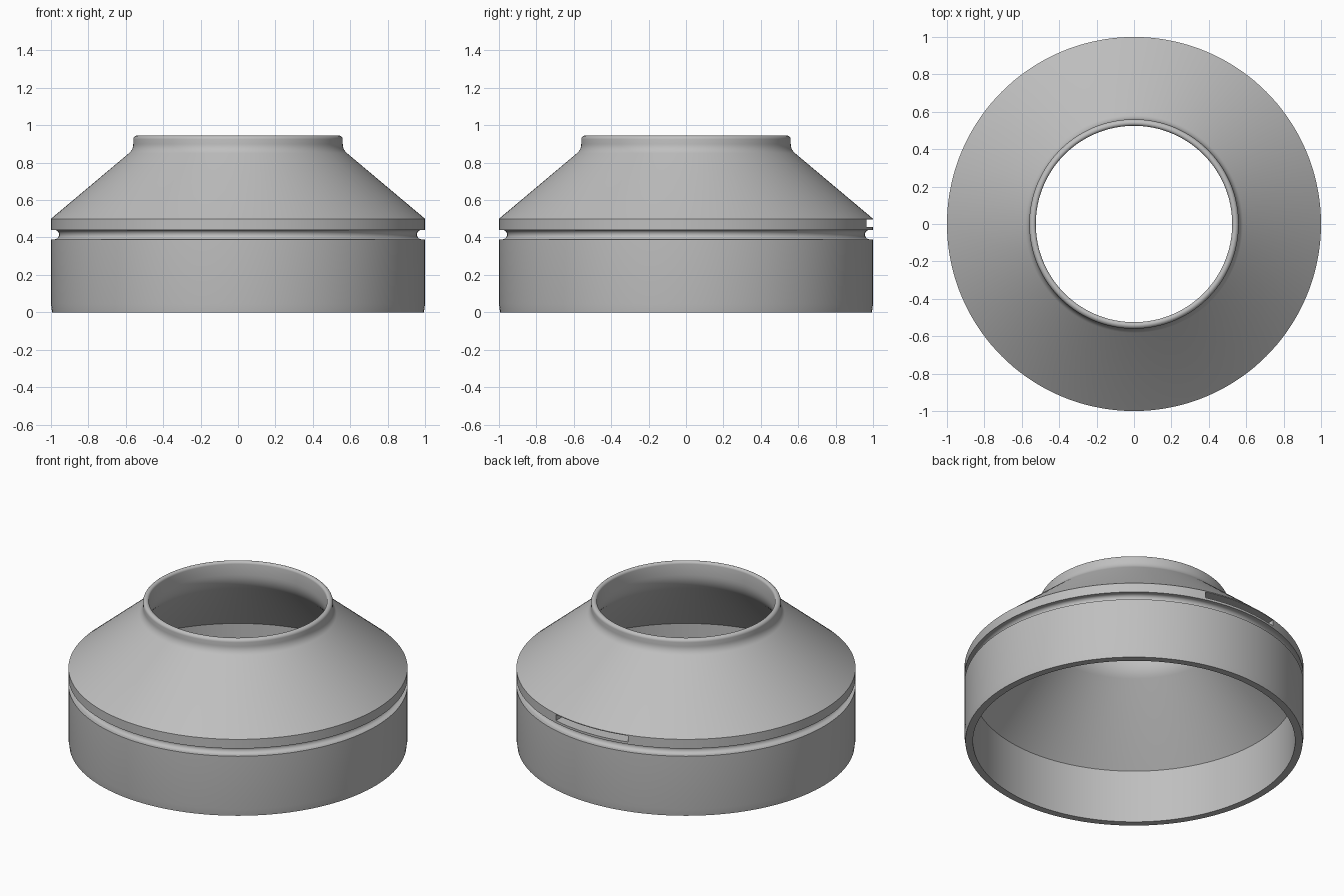
import bpy, bmesh, math
from math import cos, sin, pi

cube = bpy.data.objects.get("Cube")
if cube:
    bpy.data.objects.remove(cube, do_unlink=True)

grey = bpy.data.materials.new("plain grey")
grey.use_nodes = True
colour = (0.52, 0.52, 0.52, 1)
grey.diffuse_color = colour
grey.node_tree.nodes["Principled BSDF"].inputs["Base Color"].default_value = colour

SEGMENTS = 144


def arc(r, z, radius, start, end, steps=8):
    """Points of a circular arc in the (radius, height) plane, angles in degrees."""
    angles = [math.radians(start + (end - start) * i / steps) for i in range(steps + 1)]
    return [(r + radius * cos(a), z + radius * sin(a)) for a in angles]


def lathe(name, profile):
    """Spin a closed profile around the z axis."""
    bm = bmesh.new()
    rings = []
    for i in range(SEGMENTS):
        a = 2 * pi * i / SEGMENTS
        rings.append([bm.verts.new((r * cos(a), r * sin(a), z)) for r, z in profile])
    n = len(profile)
    for i, ring in enumerate(rings):
        after = rings[(i + 1) % SEGMENTS]
        for j in range(n):
            k = (j + 1) % n
            bm.faces.new((ring[j], after[j], after[k], ring[k]))
    bmesh.ops.recalc_face_normals(bm, faces=bm.faces)
    mesh = bpy.data.meshes.new(name)
    bm.to_mesh(mesh)
    bm.free()
    mesh.materials.append(grey)
    obj = bpy.data.objects.new(name, mesh)
    bpy.context.collection.objects.link(obj)
    return obj


# Profile: skirt, round groove, shoulder band, cone, rolled neck, hollow inside
profile = [(0.95, 0), (0.994, 0), (1, 0.045), (1, 0.39)]
profile += arc(0.982, 0.415, 0.025, 270, 90, 12)
profile += [(1, 0.44), (1, 0.5)]
profile += arc(0.625, 0.9, 0.065, 229, 180, 6)
profile += arc(0.54, 0.925, 0.02, 0, 90, 6)
profile += arc(0.54, 0.93, 0.015, 90, 180, 4)
profile += arc(0.685, 0.86, 0.16, 180, 222, 6)
profile += [(0.95, 0.345)]
adapter = lathe("reducer_shell", profile)

# Slot in the shoulder band at the back
bpy.ops.mesh.primitive_cube_add(size=1, location=(0, 0.98, 0.475))
cutter = bpy.context.object
cutter.name = "slot_cutter"
cutter.scale = (0.52, 0.22, 0.04)
cutter.hide_render = True
cutter.data.materials.append(grey)

cut = adapter.modifiers.new("slot", "BOOLEAN")
cut.operation = "DIFFERENCE"
cut.solver = "EXACT"
cut.object = cutter

bpy.ops.object.select_all(action="DESELECT")
adapter.select_set(True)
bpy.context.view_layer.objects.active = adapter
bpy.ops.object.modifier_apply(modifier="slot")
bpy.data.objects.remove(cutter, do_unlink=True)
bpy.ops.object.shade_smooth_by_angle(angle=math.radians(32))
